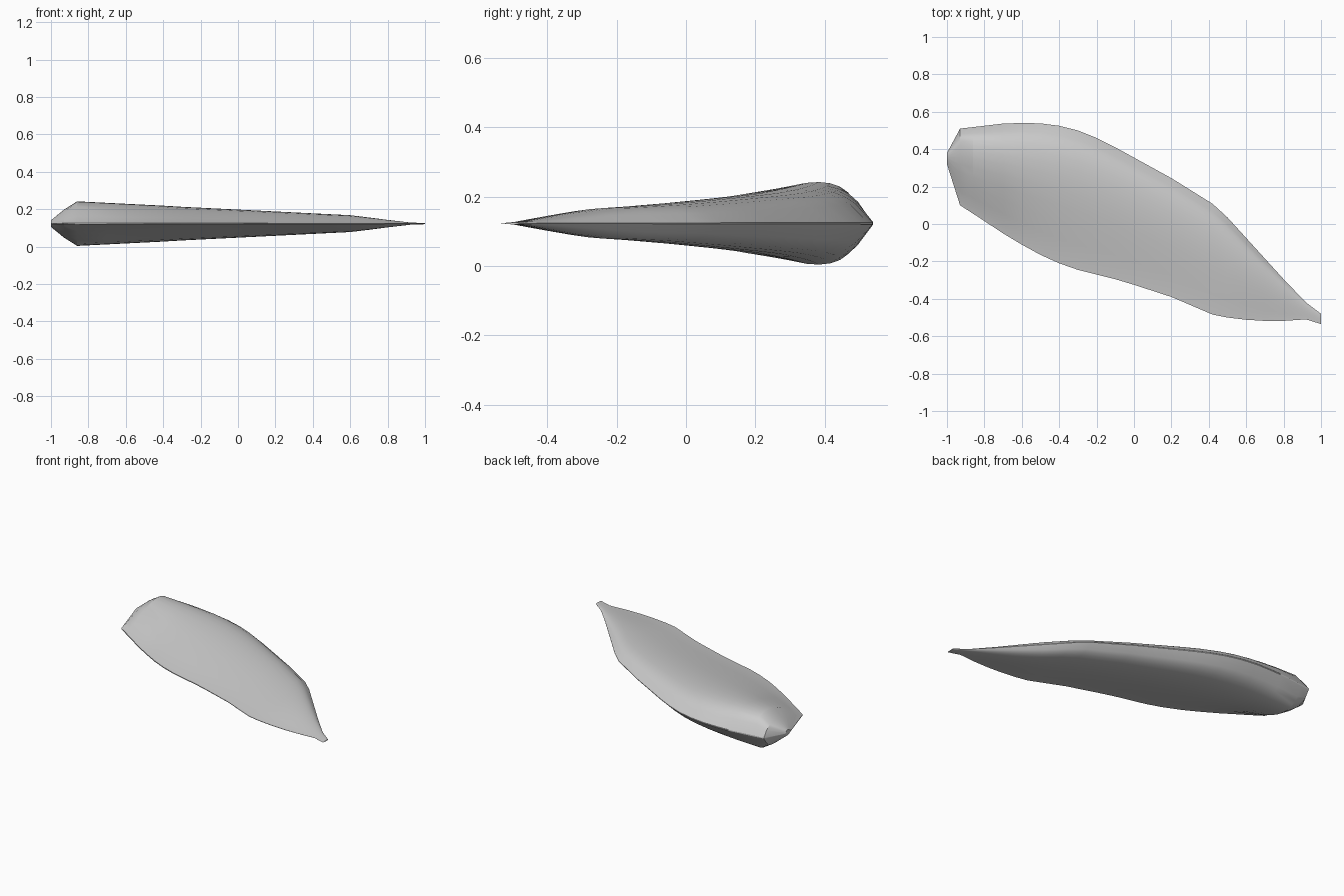
import bpy, bmesh, math

cube = bpy.data.objects.get("Cube")
if cube:
    bpy.data.objects.remove(cube, do_unlink=True)

MID_Z = 0.123

# Stations along the blade: x, trailing y, leading y, half thickness
STATIONS = [
    (-1, .32, .38, .018), (-.93, .10, .51, .075), (-.86, .055, .518, .119),
    (-.7, -.05, .537, .111), (-.6, -.11, .54, .106), (-.5, -.165, .538, .101),
    (-.4, -.21, .525, .096), (-.3, -.245, .5, .09), (-.2, -.27, .46, .085),
    (-.1, -.295, .41, .08), (0, -.325, .355, .075), (.2, -.39, .245, .065),
    (.42, -.484, .108, .054), (.5, -.5, .035, .05), (.6, -.512, -.075, .045),
    (.7, -.518, -.185, .033), (.8, -.518, -.295, .02), (.92, -.51, -.42, .006),
    (1, -.535, -.48, .003),
]

# Foil section: chord fraction from the leading edge, relative thickness
FOIL = [(0, .03), (.07, .56), (.11, .75), (.16, .89), (.22, .97), (.29, 1),
        (.37, .98), (.47, .9), (.58, .75), (.7, .55), (.82, .33), (.92, .14), (1, .03)]

# Main blade, lofted through the stations
bm = bmesh.new()
rings = []
for x, tail, lead, half in STATIONS:
    upper = [(lead + (tail - lead) * t, half * h) for t, h in FOIL]
    lower = [(y, -h) for y, h in reversed(upper)]
    rings.append([bm.verts.new((x, y, MID_Z + h)) for y, h in upper + lower])

for a, b in zip(rings, rings[1:]):
    for i in range(len(a)):
        j = (i + 1) % len(a)
        bm.faces.new((a[i], a[j], b[j], b[i]))

# Closed blunt end and tip
bm.faces.new(rings[0])
bm.faces.new(rings[-1])
bmesh.ops.recalc_face_normals(bm, faces=bm.faces)

mesh = bpy.data.meshes.new("blade")
bm.to_mesh(mesh)
bm.free()
blade = bpy.data.objects.new("blade", mesh)
bpy.context.collection.objects.link(blade)

# Plain grey finish
grey = bpy.data.materials.new("light grey")
grey.use_nodes = True
colour = (.6, .6, .6, 1)
grey.diffuse_color = colour
grey.node_tree.nodes["Principled BSDF"].inputs["Base Color"].default_value = colour
mesh.materials.append(grey)

bpy.ops.object.select_all(action="DESELECT")
blade.select_set(True)
bpy.context.view_layer.objects.active = blade
bpy.ops.object.shade_smooth_by_angle(angle=math.radians(25))
